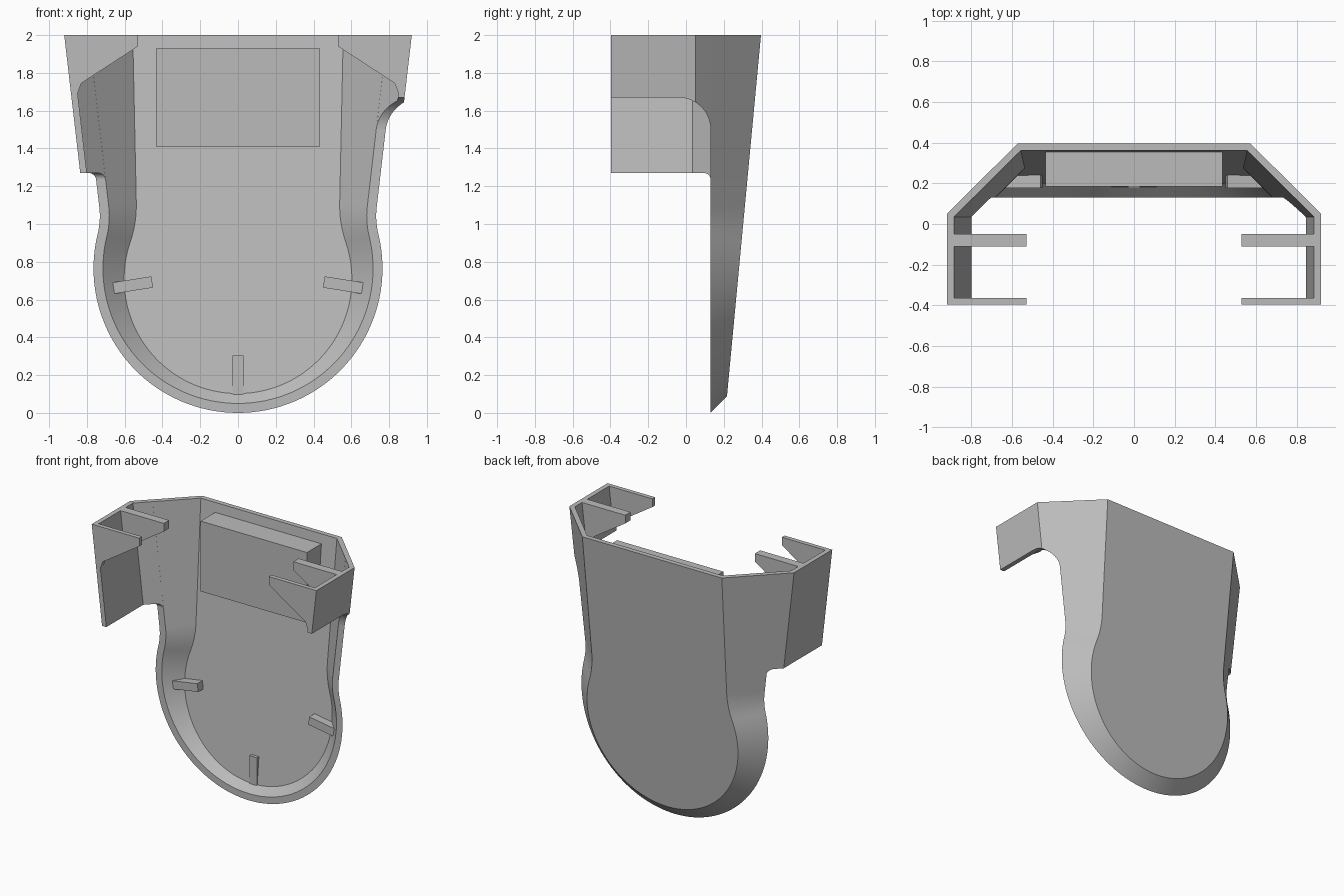
import bpy, bmesh
from math import sin, cos, pi, sqrt, atan2, radians
from mathutils import Vector

cube = bpy.data.objects.get("Cube")
if cube:
    bpy.data.objects.remove(cube)

grey = bpy.data.materials.new("plain_grey")
grey.use_nodes = True
COLOUR = (0.5, 0.5, 0.5, 1)
grey.diffuse_color = COLOUR
grey.node_tree.nodes["Principled BSDF"].inputs["Base Color"].default_value = COLOUR

# Shared dimensions
HALF_Y, RIM_Y, CORNER_Y = 0.397, 0.13, 0.05
TILT, THICK, RIM_W = 0.0942, 0.036, 0.05
FLARE = 0.116                      # side slope, x per z
RADIUS = 0.765                     # round lower end


def back_y(z):
    return HALF_Y - TILT * (2 - z)


def finish(name, bm):
    bmesh.ops.recalc_face_normals(bm, faces=bm.faces)
    mesh = bpy.data.meshes.new(name)
    bm.to_mesh(mesh)
    bm.free()
    mesh.materials.append(grey)
    ob = bpy.data.objects.new(name, mesh)
    bpy.context.collection.objects.link(ob)
    return ob


def smooth(ob):
    bpy.ops.object.select_all(action='DESELECT')
    ob.select_set(True)
    bpy.context.view_layer.objects.active = ob
    bpy.ops.object.shade_smooth_by_angle(angle=radians(25))


def prism(name, front, back):
    """Solid between two matching polygons."""
    bm = bmesh.new()
    a = [bm.verts.new(p) for p in front]
    b = [bm.verts.new(p) for p in back]
    bm.faces.new(a)
    bm.faces.new(b)
    for i in range(len(a)):
        j = (i + 1) % len(a)
        bm.faces.new((a[i], a[j], b[j], b[i]))
    return finish(name, bm)


def half_outline():
    """Rim outline from top to bottom as (point, inward direction) in x, z."""
    centre = Vector((0, RADIUS))
    base = Vector((0.84 - 2 * FLARE, 0))
    out = Vector((1, -FLARE)).normalized()
    along = Vector((FLARE, 1)).normalized()
    rf = 0.4
    # Neck fillet tangent to the straight side and the round end
    q = base + out * rf - centre
    h = q.dot(along)
    s = -h + sqrt(h * h - q.length_squared + (RADIUS + rf) ** 2)
    c = base + out * rf + along * s
    pts = []
    flat = Vector((-1 / out.x, 0))
    end = base + along * s
    for i in range(6):
        z = 2 + (end.y - 2) * i / 6
        pts.append((Vector((base.x + FLARE * z, z)), flat))
    a0 = atan2(-out.y, -out.x)
    to_c = centre - c
    a1 = atan2(to_c.y, to_c.x) % (2 * pi)
    for i in range(11):
        a = a0 + (a1 - a0) * i / 10
        d = Vector((cos(a), sin(a)))
        pts.append((c + d * rf, d))
    b0 = a1 - pi
    for i in range(1, 37):
        a = b0 + (-pi / 2 - b0) * i / 36
        d = Vector((cos(a), sin(a)))
        pts.append((centre + d * RADIUS, -d))
    return pts


# Tray-shaped back shell with a sloping border
half = half_outline()
outline = half + [(Vector((-p.x, p.y)), Vector((-d.x, d.y))) for p, d in reversed(half[:-1])]
bm = bmesh.new()
rows = [[], [], [], []]
for p, d in outline:
    for row, inset, drop in ((0, 0, None), (1, 0, 0), (2, RIM_W, THICK), (3, RIM_W, None)):
        start = p + d * inset
        depth = 0 if drop is None else (back_y(start.y) - drop - RIM_Y) / (1 - TILT * d.y)
        e = start + d * depth
        rows[row].append(bm.verts.new((e.x, RIM_Y + depth, e.y)))
for r in range(4):
    a, b = rows[r], rows[(r + 1) % 4]
    if r == 1:
        continue
    for i in range(len(a) - 1):
        bm.faces.new((a[i], a[i + 1], b[i + 1], b[i]))
bm.faces.new(rows[1])
bm.faces.new(rows[2])
for k in (0, -1):
    bm.faces.new([row[k] for row in rows])
bm.faces.new((rows[1][0], rows[1][-1], rows[2][-1], rows[2][0]))
shell = finish("back_shell", bm)

# Mounting block behind the panel
profile = [(0.185, 1.41), (0.185, 1.93), (0.37, 1.93), (0.32, 1.41)]
block = prism("mounting_block", [(-0.435, y, z) for y, z in profile],
              [(0.435, y, z) for y, z in profile])


# Stepped screw hole through block and panel
def drill(target, radius, y0, y1):
    bm = bmesh.new()
    bmesh.ops.create_cone(bm, cap_ends=True, segments=32, radius1=radius, radius2=radius, depth=y1 - y0)
    for v in bm.verts:
        v.co = Vector((v.co.x, v.co.z + (y0 + y1) / 2, 1.76 + v.co.y))
    cutter = finish("hole_cutter", bm)
    cutter.hide_render = True
    mod = target.modifiers.new("hole", 'BOOLEAN')
    mod.object = cutter
    mod.solver = 'EXACT'
    bpy.context.view_layer.objects.active = target
    bpy.ops.object.modifier_apply(modifier=mod.name)
    bpy.data.objects.remove(cutter)


drill(block, 0.043, 0.1, 0.5)
drill(block, 0.07, 0.23, 0.5)
drill(shell, 0.07, 0.23, 0.5)
smooth(shell)
smooth(block)


# Side walls: the right one hangs lower, the left one has a large rounded corner
def side_wall(name, side, low, r):
    c = RIM_Y - r
    ys = {-HALF_Y, CORNER_Y - 0.015, CORNER_Y} | {c + r * sin(pi / 2 * i / 12) for i in range(13)}
    bm = bmesh.new()
    cols = []
    for y in sorted(ys):
        z0 = low if y < c else low - r + sqrt(max(0, r * r - (y - c) ** 2))
        outer = 0.92 - max(0, y - CORNER_Y)
        inner = min(0.885, 0.92 + CORNER_Y - RIM_W - y)
        cols.append([bm.verts.new((side * (x - FLARE * (2 - z)), y, z))
                     for x, z in ((outer, z0), (outer, 2), (inner, 2), (inner, z0))])
    for a, b in zip(cols, cols[1:]):
        for i in range(4):
            j = (i + 1) % 4
            bm.faces.new((a[i], a[j], b[j], b[i]))
    bm.faces.new(cols[0])
    bm.faces.new(cols[-1])
    smooth(finish(name, bm))


side_wall("left_wall", 1, 1.67, 0.17)
side_wall("right_wall", -1, 1.27, 0.035)

# Bracket prongs reaching inward from the walls
prong = [(0.90, 2), (0.53, 2), (0.53, 1.94), (0.83, 1.745), (0.85, 1.69), (0.868, 1.69)]
for side, label in ((1, "left"), (-1, "right")):
    for part, y0, y1 in (("front", -HALF_Y, -0.365), ("rear", -0.11, -0.048)):
        prism(f"{label}_{part}_prong", [(side * x, y0, z) for x, z in prong],
              [(side * x, y1, z) for x, z in prong])

# Radial locating ribs in the round end
for name, angle, depth in (("left_rib", -9, 0.25), ("right_rib", 189, 0.25), ("lower_rib", 270, 0.212)):
    d = Vector((cos(radians(angle)), sin(radians(angle))))
    n = Vector((-d.y, d.x)) * 0.03
    section = [(0.46, 0.178), (0.667, 0.178), (0.667, 0.2), (0.6, depth), (0.46, depth)]
    ends = []
    for s in (1, -1):
        ends.append([(d.x * r + n.x * s, y, RADIUS + d.y * r + n.y * s) for r, y in section])
    prism(name, *ends)
